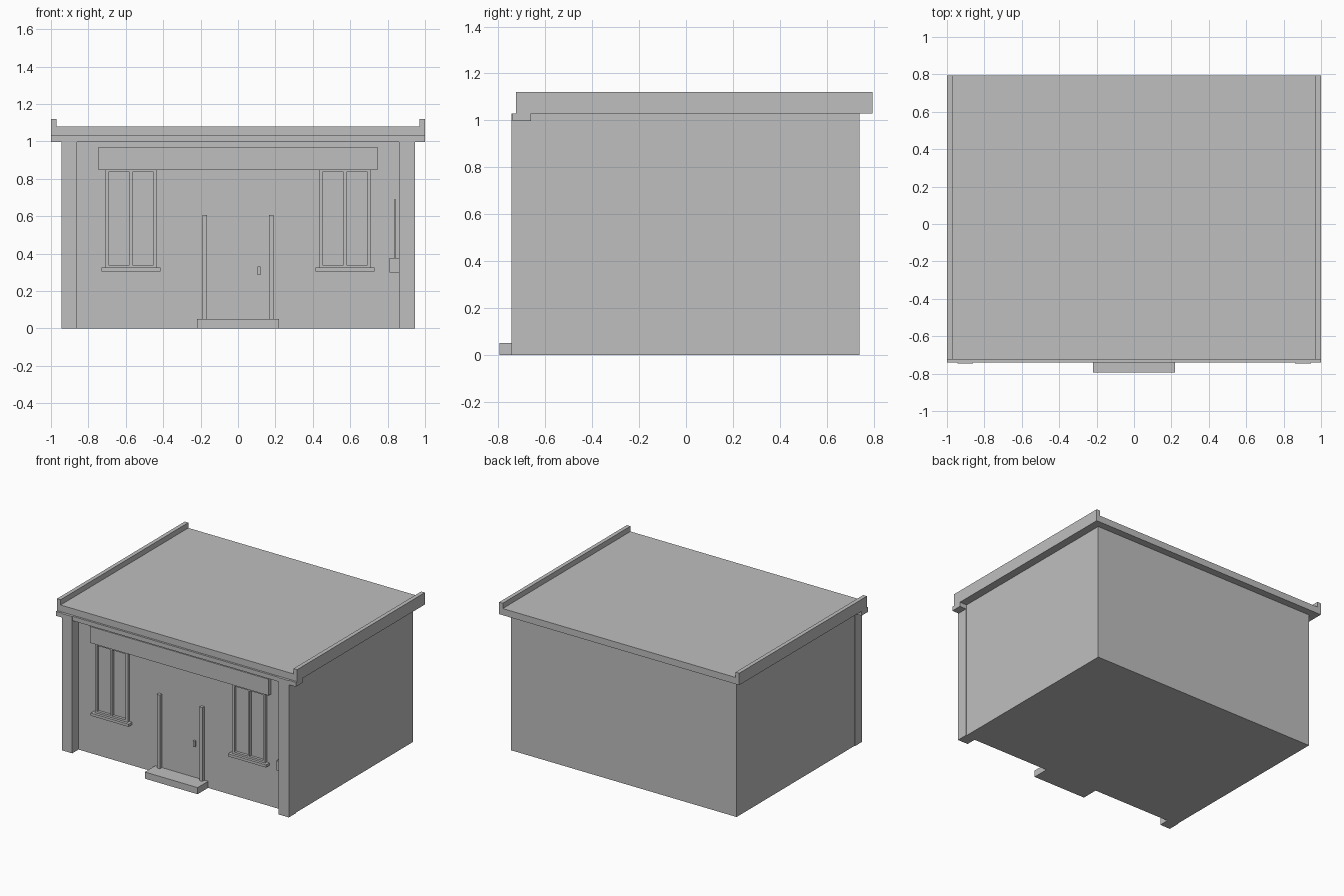
import bpy
import bmesh

cube = bpy.data.objects.get("Cube")
if cube:
    bpy.data.objects.remove(cube, do_unlink=True)

grey = bpy.data.materials.new("plain_grey")
grey.use_nodes = True
GREY = (0.52, 0.52, 0.52, 1)
grey.diffuse_color = GREY
for node in grey.node_tree.nodes:
    if node.type == "BSDF_PRINCIPLED":
        node.inputs["Base Color"].default_value = GREY

WALL = -0.67    # front wall plane
BURY = 0.01     # how far applied details sink into the wall


def block(name, *boxes):
    """One object made of boxes, each given as (x range, y range, z range)."""
    bm = bmesh.new()
    for ranges in boxes:
        verts = bmesh.ops.create_cube(bm, size=1)["verts"]
        for v in verts:
            v.co = [lo if c < 0 else hi for c, (lo, hi) in zip(v.co, ranges)]
    mesh = bpy.data.meshes.new(name)
    bm.to_mesh(mesh)
    bm.free()
    mesh.materials.append(grey)
    obj = bpy.data.objects.new(name, mesh)
    bpy.context.collection.objects.link(obj)
    return obj


def detail(name, depth, *rects):
    """Boxes standing out of the front wall, each given as (x range, z range)."""
    return block(name, *[(x, (WALL - depth, WALL + BURY), z) for x, z in rects])


def span(side, lo, hi):
    """An x range, mirrored to the other side when side is -1."""
    return tuple(sorted((side * lo, side * hi)))


# Main volume and roof
block("building_body", ((-0.94, 0.94), (WALL, 0.74), (0, 1.03)))
block("roof_slab", ((-1, 1), (-0.725, 0.795), (1.03, 1.08)))
block("front_cornice", ((-1, 1), (-0.74, WALL + BURY), (0.997, 1.03)))

# Shop sign board and doorway
detail("sign_board", 0.03, ((-0.745, 0.745), (0.847, 0.97)))
detail("door_step", 0.125, ((-0.22, 0.22), (0, 0.05)))
detail("door_handle", 0.015, ((0.105, 0.12), (0.285, 0.33)))

# Meter box with its conduit
detail("meter_box", 0.03, ((0.81, 0.865), (0.3, 0.375)))
detail("meter_conduit", 0.015, ((0.835, 0.845), (0.375, 0.69)))

# Mirrored parts
for label, s in (("left", 1), ("right", -1)):
    block(label + "_roof_edge", (span(s, 0.97, 1), (-0.725, 0.795), (1.03, 1.12)))
    block(label + "_pilaster", (span(s, 0.86, 0.945), (-0.745, WALL + BURY), (0, 1.03)))
    detail(label + "_door_post", 0.025, (span(s, 0.165, 0.19), (0.05, 0.605)))
    detail(label + "_window_sill", 0.04, (span(s, 0.415, 0.73), (0.305, 0.325)))

    # Window frame: two jambs, a mullion and two rails
    bars = [(span(s, lo, hi), (0.325, 0.845))
            for lo, hi in ((0.435, 0.453), (0.565, 0.58), (0.693, 0.71))]
    rails = [(span(s, 0.435, 0.71), z) for z in ((0.325, 0.34), (0.835, 0.85))]
    detail(label + "_window_frame", 0.02, *bars, *rails)
